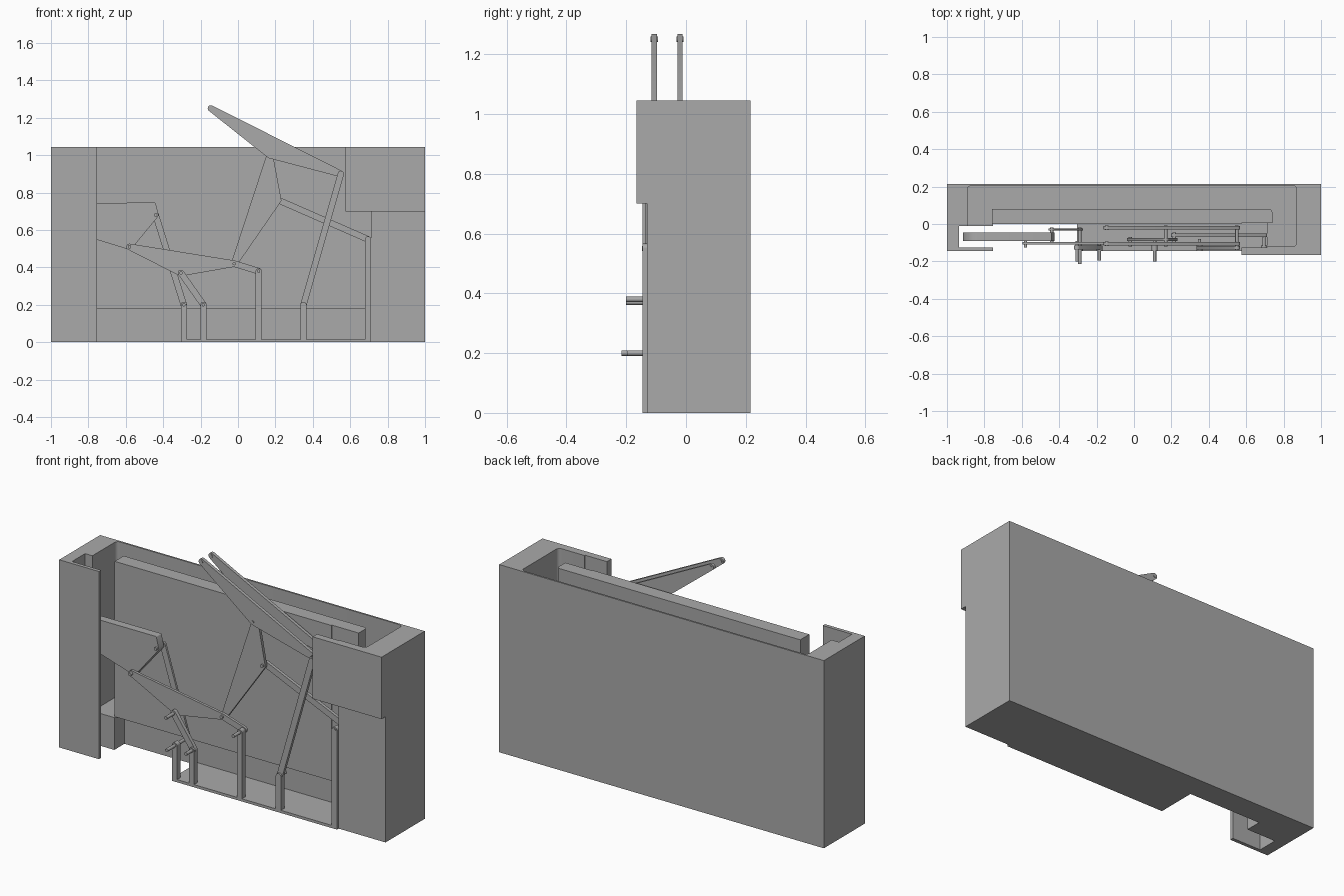
import bpy, bmesh, math
from mathutils import Vector
from mathutils.geometry import convex_hull_2d

if "Cube" in bpy.data.objects:
    bpy.data.objects.remove(bpy.data.objects["Cube"])

grey = bpy.data.materials.new("plain_grey")
grey.diffuse_color = (0.40, 0.40, 0.40, 1)
grey.use_nodes = True
grey.node_tree.nodes["Principled BSDF"].inputs["Base Color"].default_value = grey.diffuse_color


def prism(name, pts, lo, hi, axis="z"):
    """Extrude a 2D outline along z (outline in x,y) or y (outline in x,z)."""
    bm = bmesh.new()
    place = (lambda a, b: (a, b, lo)) if axis == "z" else (lambda a, b: (a, lo, b))
    face = bm.faces.new([bm.verts.new(place(a, b)) for a, b in pts])
    out = bmesh.ops.extrude_face_region(bm, geom=[face])
    shift = Vector((0, 0, hi - lo)) if axis == "z" else Vector((0, hi - lo, 0))
    bmesh.ops.translate(bm, vec=shift, verts=[v for v in out["geom"] if isinstance(v, bmesh.types.BMVert)])
    bmesh.ops.recalc_face_normals(bm, faces=bm.faces)
    me = bpy.data.meshes.new(name)
    bm.to_mesh(me)
    bm.free()
    me.materials.append(grey)
    ob = bpy.data.objects.new(name, me)
    bpy.context.collection.objects.link(ob)
    return ob


def box(name, x0, x1, y0, y1, z0, z1):
    return prism(name, [(x0, y0), (x1, y0), (x1, y1), (x0, y1)], z0, z1)


def link(name, joints, y0, y1, r=0.017):
    """Flat bar or plate wrapped around round joints (x, z[, radius])."""
    pts = []
    for j in joints:
        rad = j[2] if len(j) > 2 else r
        n = 48 if rad > 0.05 else 16
        for i in range(n):
            a = math.tau * i / n
            pts.append((j[0] + rad * math.cos(a), j[1] + rad * math.sin(a)))
    prism(name, [pts[i] for i in convex_hull_2d(pts)], y0, y1, "y")


def arc(cx, cy, r, start, end, n=5):
    return [(cx + r * math.cos(math.radians(start + (end - start) * i / n)),
             cy + r * math.sin(math.radians(start + (end - start) * i / n))) for i in range(n + 1)]


# Housing: walls around a top-open chamber, with a slotted left column
slot = [(-1, -.145), (-.755, -.145), (-.755, -.125), (-.935, -.125), (-.935, -.01)]
outer = [(.71, -.13), (1, -.13), (1, .215), (-1, .215)]
chamber = ([(-.89, -.01)] + arc(-.87, .185, .02, 180, 90) + arc(.85, .185, .02, 90, 0)
           + arc(.85, -.10, .02, 0, -90) + [(.71, -.12)])
prism("housing_walls", slot + chamber + outer, .18, 1.045)
prism("housing_base", slot + [(-.755, -.01), (-.755, .08), (.71, .08)] + outer, 0, .18)
box("upper_right_cover", .575, 1, -.165, -.125, .70, 1.045)
box("upper_right_side", .87, 1, -.13, .215, .70, 1.045)

# Inner panel standing in the chamber
prism("inner_panel", [(-.76, 0), (.575, 0), (.575, .005), (.74, .005)]
      + arc(.72, .06, .02, 0, 90) + [(-.76, .08)], .18, 1.045)

# Floor tray and the upright pivot posts
box("floor_tray", -.305, .71, -.145, .08, 0, .015)
for i, (x, z) in enumerate([(-.29, .20), (-.185, .20), (.11, .38), (.35, .20), (.695, .55)]):
    box(f"post_{i}", x - .016, x + .016, -.145, -.115, 0, z)
    link(f"post_cap_{i}", [(x, z)], -.145, -.115, .016)

# Rocker with a round hub inside the left column
link("rocker", [(-.83, .66, .085), (-.445, .74, .006), (-.44, .68, .015), (-.58, .51, .015)], -.09, -.045)

# Linkage plates and rods
A, B, C = (-.58, .51), (-.02, .42), (-.305, .37)
D, E, F = (.17, 1.0), (.215, .76), (.55, .90)
link("triangle_plate", [A, B, C], -.11, -.095)
link("long_left_rod", [(-.44, .68), (-.29, .20)], -.036, -.024)
link("short_left_rod", [C, (-.185, .20)], -.135, -.115)
link("ground_rod", [B, (.11, .38)], -.11, -.095)
link("coupler_plate", [D, E, B], -.092, -.075)
for i, y in enumerate([-.115, -.029]):
    link(f"top_lever_{i}", [(-.145, 1.25), D, F], y, y + .018)
link("tall_rod", [F, (.35, .20)], -.135, -.117)
link("cross_rod", [E, (.695, .55)], -.07, -.052)

# Pivot pins
pins = [(*A, -.125, -.045), (*B, -.12, -.07), (*C, -.20, -.09), (-.44, .68, -.10, -.02),
        (-.29, .20, -.215, -.02), (-.185, .20, -.195, -.11), (.11, .38, -.20, -.09),
        (.35, .20, -.145, -.08), (.695, .55, -.148, -.05), (*D, -.12, -.008),
        (*E, -.10, -.045), (*F, -.14, -.008), (-.145, 1.25, -.118, -.094), (-.145, 1.25, -.032, -.008)]
for i, (x, z, y0, y1) in enumerate(pins):
    link(f"pin_{i}", [(x, z)], y0, y1, .009)

# Smooth the curved sides and keep sharp edges
for ob in bpy.data.objects:
    ob.select_set(True)
    bpy.context.view_layer.objects.active = ob
bpy.ops.object.shade_smooth_by_angle(angle=math.radians(30))
